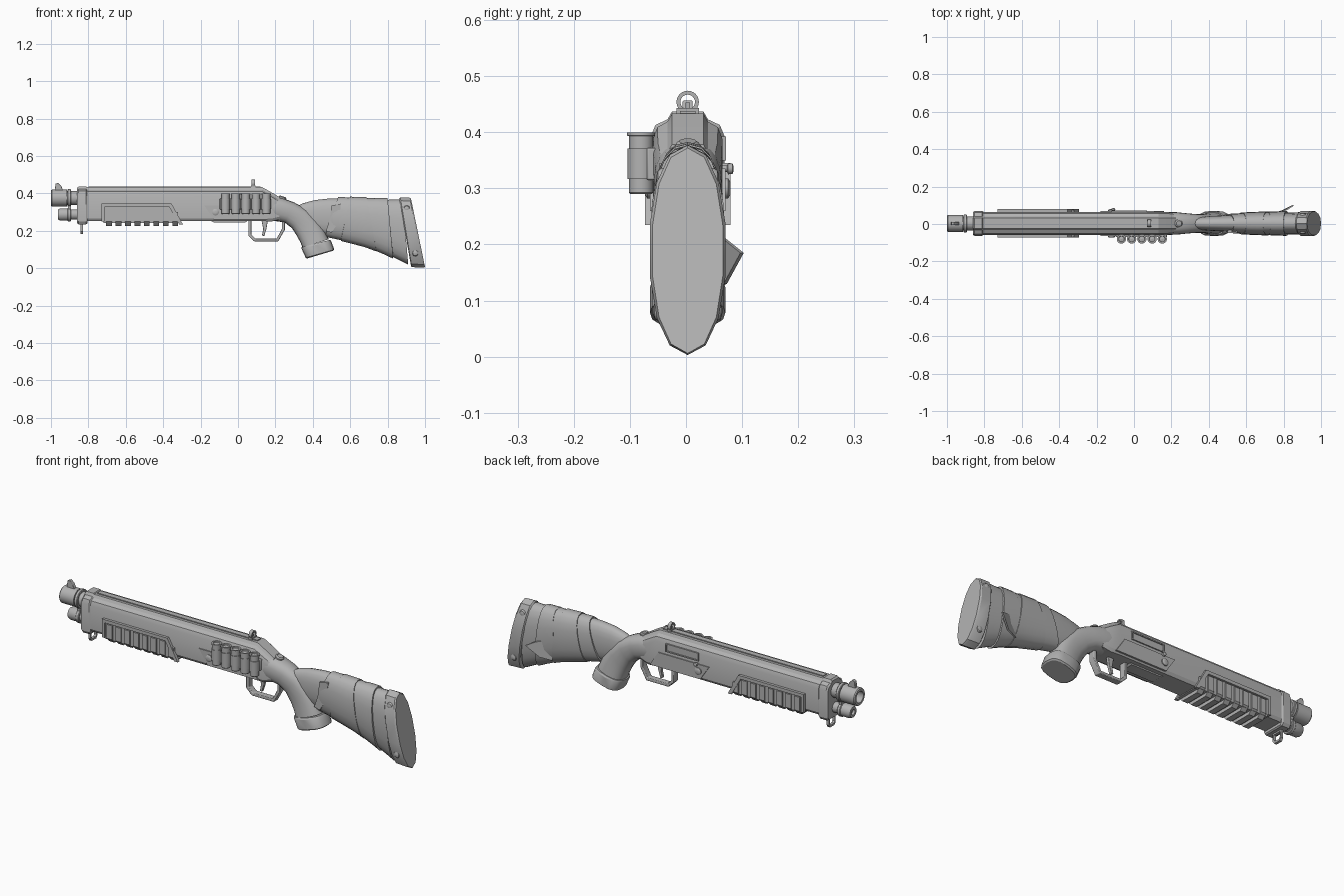
import bpy, bmesh, math
from mathutils import Matrix, Vector

CY = 0.003  # centre plane of the gun
gray = bpy.data.materials.new("plain_gray")
gray.diffuse_color = (0.45, 0.45, 0.45, 1)


def finish(name, bm, angle=35):
    bmesh.ops.recalc_face_normals(bm, faces=bm.faces)
    me = bpy.data.meshes.new(name)
    bm.to_mesh(me)
    bm.free()
    me.materials.append(gray)
    me.shade_smooth()
    me.set_sharp_from_angle(angle=math.radians(angle))
    ob = bpy.data.objects.new(name, me)
    ob.location.y = CY
    bpy.context.collection.objects.link(ob)
    return ob


def loft(name, rings, angle=35, closed=False):
    bm = bmesh.new()
    vs = [[bm.verts.new(p) for p in r] for r in rings]
    n = len(vs[0])
    pairs = list(zip(vs, vs[1:])) + ([(vs[-1], vs[0])] if closed else [])
    for a, b in pairs:
        for i in range(n):
            bm.faces.new((a[i], a[(i + 1) % n], b[(i + 1) % n], b[i]))
    if not closed:
        bm.faces.new(vs[0])
        bm.faces.new(vs[-1])
    return finish(name, bm, angle)


def plate(name, pts, y0, y1, bevel=0.0):
    """Side profile (x, z) extruded across y."""
    ob = loft(name, [[(x, y, z) for x, z in pts] for y in (y0, y1)])
    if bevel:
        m = ob.modifiers.new("bevel", 'BEVEL')
        m.width, m.segments = bevel, 2
    return ob


def box(name, x, y, z, bevel=0.0):
    return plate(name, [(x[0], z[0]), (x[1], z[0]), (x[1], z[1]), (x[0], z[1])], y[0], y[1], bevel)


def lathe(name, axis, at, prof, n=20):
    """Turned part: prof is (distance along axis, radius)."""
    rot = Vector((0, 0, 1)).rotation_difference(Vector(axis)).to_matrix().to_4x4()
    mat = Matrix.Translation(at) @ rot
    rings = [[mat @ Vector((r * math.cos(2 * math.pi * i / n), r * math.sin(2 * math.pi * i / n), d))
              for i in range(n)] for d, r in prof]
    return loft(name, rings)


def oval(top, bot, hw, n=20, p=1.0):
    """Oval ring in the tilted plane through two (x, z) points."""
    out = []
    for i in range(n):
        a = 2 * math.pi * i / n
        c, s = math.cos(a), math.sin(a)
        c, s = math.copysign(abs(c) ** p, c), math.copysign(abs(s) ** p, s)
        t = (1 - c) / 2
        out.append((top[0] + (bot[0] - top[0]) * t, hw * s, top[1] + (bot[1] - top[1]) * t))
    return out


def body_ring(x, top, bot, w):
    half = [(0.028, top), (0.036, top - 0.014), (w * 0.87, top - 0.024), (w, top - 0.045),
            (w, bot + 0.015), (w * 0.85, bot)]
    return [(x, y, z) for y, z in half] + [(x, -y, z) for y, z in reversed(half)]


# Barrel shroud, receiver and front collar
loft("shroud_and_receiver", [body_ring(-0.81, 0.433, 0.252, 0.062), body_ring(0.13, 0.433, 0.252, 0.062),
                             body_ring(0.18, 0.405, 0.25, 0.061), body_ring(0.225, 0.378, 0.262, 0.054)], 25)
loft("front_collar", [body_ring(-0.86, 0.43, 0.24, 0.062), body_ring(-0.852, 0.437, 0.235, 0.066),
                      body_ring(-0.812, 0.437, 0.235, 0.066), body_ring(-0.805, 0.43, 0.24, 0.062)], 25)
box("top_rib", (-0.8, 0.12), (-0.014, 0.014), (0.43, 0.438))
for s in (-1, 1):
    y = sorted((s * 0.055, s * 0.067))
    plate("receiver_side_panel", [(-0.18, 0.335), (0.11, 0.335), (0.16, 0.26), (-0.13, 0.26)], *y)
    lathe("receiver_pin", (0, s, 0), (-0.12, s * 0.06, 0.3), [(0, 0.018), (0.012, 0.018), (0.016, 0.012), (0.016, 0.003)])

# Ejection port frame and bolt on the far side
box("port_bolt", (-0.11, 0.06), (0.055, 0.064), (0.355, 0.385))
for z in (0.35, 0.386):
    box("port_rim", (-0.12, 0.07), (0.055, 0.068), (z, z + 0.006))
for x in (-0.12, 0.064):
    box("port_end", (x, x + 0.006), (0.055, 0.068), (0.35, 0.392))
lathe("bolt_handle", (0, 1, 0), (-0.11, 0.055, 0.335), [(0, 0.006), (0.015, 0.006), (0.017, 0.01), (0.025, 0.009), (0.027, 0.004)], 12)
plate("loading_gate", [(-0.16, 0.262), (-0.13, 0.245), (0.04, 0.245), (0.06, 0.262)], -0.03, 0.03)

# Barrel, magazine tube, clamp and front sight
lathe("barrel", (-1, 0, 0), (0, 0, 0.375), [(0.8, 0.037), (0.915, 0.037), (0.915, 0.045), (0.995, 0.045),
      (1.0, 0.041), (1.0, 0.029), (0.94, 0.028), (0.94, 0.002)], 28)
lathe("magazine_tube", (-1, 0, 0), (0, 0, 0.287), [(0.8, 0.027), (0.895, 0.027), (0.9, 0.033), (0.95, 0.033),
      (0.962, 0.027), (0.962, 0.014), (0.95, 0.012), (0.95, 0.002)], 24)
for z, r in ((0.375, 0.048), (0.287, 0.037)):
    lathe("barrel_clamp", (-1, 0, 0), (0, 0, z), [(0.893, r - 0.003), (0.896, r), (0.908, r), (0.911, r - 0.003)], 24)
box("clamp_web", (-0.91, -0.894), (-0.02, 0.02), (0.3, 0.36))
plate("front_sight", [(-0.98, 0.415), (-0.975, 0.452), (-0.962, 0.457), (-0.945, 0.44), (-0.935, 0.415)], -0.009, 0.009, 0.002)

# Sling loop: closed square bar below the collar
loop = []
for y, z in ((-0.028, 0.237), (0.028, 0.237), (0.028, 0.196), (0.018, 0.182), (-0.018, 0.182), (-0.028, 0.196)):
    k = 0.75
    yi, zi = y * k, 0.21 + (z - 0.21) * 0.65
    loop.append([(-0.842, y, z), (-0.828, y, z), (-0.828, yi, zi), (-0.842, yi, zi)])
loft("sling_loop", loop, closed=True)

# Ribbed pump handle
plate("pump_core", [(-0.72, 0.34), (-0.365, 0.34), (-0.305, 0.242), (-0.72, 0.242)], -0.066, 0.066)
for s in (-1, 1):
    y = sorted((s * 0.06, s * 0.076))
    plate("pump_top_rail", [(-0.73, 0.345), (-0.355, 0.345), (-0.295, 0.235), (-0.315, 0.235),
                            (-0.368, 0.328), (-0.715, 0.328), (-0.715, 0.25), (-0.73, 0.25)], *y)
for i in range(8):
    x = -0.705 + i * 0.0505
    top = 0.322 if i < 7 else 0.3
    half = [(0.073, top), (0.073, 0.25), (0.05, 0.226)]
    sec = half + [(-a, b) for a, b in reversed(half)]
    loft("pump_rib", [[(x + d, a, b) for a, b in sec] for d in (0, 0.031)])

# Shell holder with five shells
box("shell_holder", (-0.098, 0.176), (-0.073, -0.055), (0.315, 0.372), 0.003)
for i in range(5):
    x = -0.067 + i * 0.0545
    lathe("shell", (0, 0, 1), (x, -0.083, 0), [(0.29, 0.019), (0.293, 0.022), (0.393, 0.022), (0.394, 0.025),
          (0.4, 0.025), (0.4, 0.017), (0.396, 0.015), (0.396, 0.006), (0.398, 0.002)])
    lathe("shell_loop", (0, 0, 1), (x, -0.083, 0), [(0.317, 0.022), (0.317, 0.0247), (0.371, 0.0247), (0.371, 0.022)])

# Trigger and guard
plate("trigger_guard", [(0.055, 0.26), (0.055, 0.175), (0.088, 0.143), (0.215, 0.143), (0.25, 0.205), (0.25, 0.26),
                        (0.234, 0.26), (0.234, 0.21), (0.207, 0.158), (0.094, 0.158), (0.071, 0.18), (0.071, 0.26)],
      -0.017, 0.017, 0.003)
plate("trigger", [(0.125, 0.26), (0.135, 0.21), (0.128, 0.175), (0.14, 0.172), (0.152, 0.21), (0.16, 0.26)], -0.008, 0.008, 0.002)

# Rear ring sight
ring = []
for i in range(24):
    a = 2 * math.pi * i / 24
    c, s = math.cos(a), math.sin(a)
    ring.append([(x, r * c, 0.454 + r * s) for x, r in ((0.073, 0.02), (0.09, 0.02), (0.09, 0.013), (0.073, 0.013))])
loft("ring_sight", ring, closed=True)
box("ring_sight_base", (0.07, 0.093), (-0.02, 0.02), (0.43, 0.443))
box("sight_post", (0.077, 0.086), (-0.004, 0.004), (0.44, 0.453))

# Pistol grip with cap
grip = [((0.2, 0.382), (0.165, 0.256), 0.061), ((0.24, 0.374), (0.215, 0.25), 0.06), ((0.3, 0.352), (0.25, 0.244), 0.055),
        ((0.37, 0.315), (0.288, 0.215), 0.05), ((0.425, 0.265), (0.317, 0.17), 0.05), ((0.46, 0.21), (0.335, 0.135), 0.054),
        ((0.485, 0.155), (0.345, 0.11), 0.059)]
loft("pistol_grip", [oval(*g, p=0.8) for g in grip], 45)
cap = [((0.492, 0.152), (0.338, 0.112), 0.062), ((0.498, 0.145), (0.34, 0.104), 0.067),
       ((0.515, 0.1), (0.362, 0.056), 0.067), ((0.51, 0.094), (0.37, 0.052), 0.06)]
loft("grip_cap", [oval(*g, n=16, p=0.7) for g in cap], 30)
lathe("tang_screw", (0.35, 0, 1), (0.235, 0, 0.368), [(0, 0.021), (0.012, 0.021), (0.017, 0.015), (0.017, 0.003)])

# Shoulder stock
STOCK = [(0.3, 0.325, 0.24, 0.025), (0.35, 0.348, 0.205, 0.034), (0.41, 0.364, 0.185, 0.039), (0.48, 0.372, 0.172, 0.043),
         (0.56, 0.373, 0.155, 0.047), (0.7, 0.368, 0.118, 0.053), (0.8, 0.366, 0.075, 0.057), (0.91, 0.368, 0.02, 0.061)]


def stock_at(x):
    for a, b in zip(STOCK, STOCK[1:]):
        if x <= b[0]:
            t = (x - a[0]) / (b[0] - a[0])
            return [p + (q - p) * t for p, q in zip(a, b)]
    return STOCK[-1]


def slant_ring(xt, xb, grow=0.0):
    top, bot, hw = stock_at(xt)[1], stock_at(xb)[2], stock_at((xt + xb) / 2)[3]
    return oval((xt, top + grow), (xb, bot - grow), hw + grow, p=0.85)


loft("stock", [slant_ring(x, x) for x, *_ in STOCK[:-1]] + [slant_ring(0.88, 0.91)], 45)

# Cloth wraps around the stock: top start, top end, bottom start, bottom end, thickness
WRAPS = [(0.535, 0.61, 0.465, 0.56, 0.007), (0.6, 0.69, 0.55, 0.74, 0.011),
         (0.665, 0.77, 0.66, 0.72, 0.007), (0.73, 0.8, 0.7, 0.83, 0.009)]
for t0, t1, b0, b1, g in WRAPS:
    rings = []
    for k, gk in ((0, -0.003), (0, g), (0.33, g), (0.67, g), (1, g), (1, -0.003)):
        rings.append(slant_ring(t0 + (t1 - t0) * k, b0 + (b1 - b0) * k, gk))
    loft("cloth_wrap", rings, 45)

# Loose cloth flap on the far side and ragged patch on the near side
flap = [(0.74, 0.05, 0.225), (0.73, 0.05, 0.12), (0.79, 0.07, 0.13), (0.85, 0.1, 0.185), (0.81, 0.075, 0.205)]
loft("cloth_flap", [flap, [(x + 0.004, y - 0.006, z) for x, y, z in flap]])
plate("cloth_patch", [(0.5, 0.335), (0.55, 0.345), (0.54, 0.25), (0.5, 0.19), (0.47, 0.2), (0.49, 0.26)], -0.05, -0.03)

# Butt pad with rivets
pad = [((0.862, 0.372), (0.925, 0.012), 0.061), ((0.868, 0.378), (0.93, 0.006), 0.068),
       ((0.918, 0.377), (0.99, 0.003), 0.069), ((0.925, 0.372), (1.0, 0.006), 0.064)]
loft("butt_pad", [oval(*g, n=14, p=0.92) for g in pad], 30)
for s in (-1, 1):
    for x, z, y in ((0.902, 0.318, 0.044), (0.948, 0.082, 0.05)):
        lathe("butt_rivet", (0, s, 0), (x, s * (y - 0.015), z), [(0, 0.018), (0.018, 0.018), (0.024, 0.014), (0.027, 0.004)], 16)
